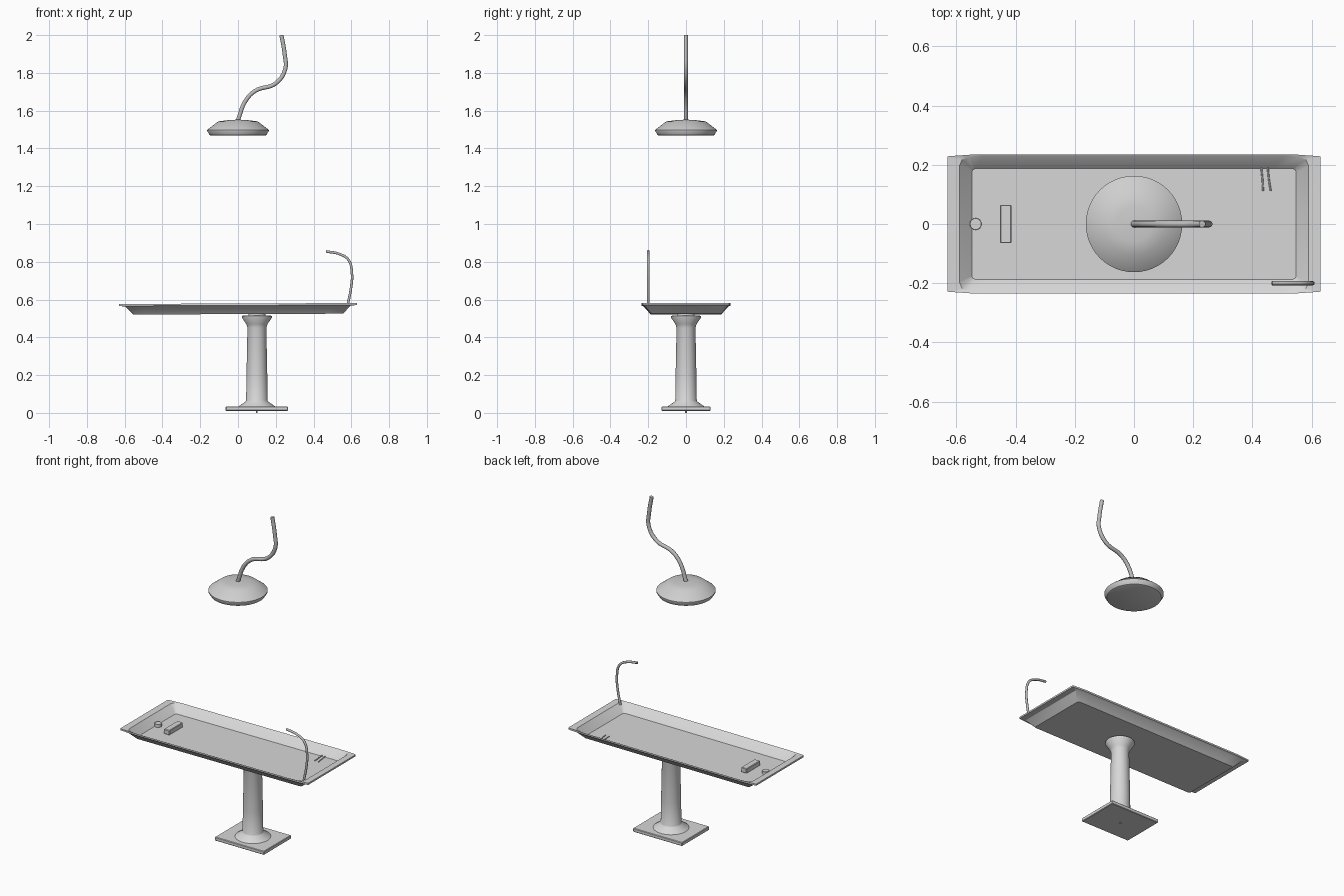
import bpy, bmesh, math
from mathutils import Vector

if "Cube" in bpy.data.objects:
    bpy.data.objects.remove(bpy.data.objects["Cube"])


def material(name, v):
    m = bpy.data.materials.new(name)
    m.diffuse_color = (v, v, v, 1)
    m.use_nodes = True
    m.node_tree.nodes["Principled BSDF"].inputs["Base Color"].default_value = m.diffuse_color
    return m


STEEL = material("light steel", 0.68)
LAMP = material("lamp grey", 0.62)
TUBE = material("tube grey", 0.5)


def finish(name, bm, mat, smooth=True, loc=(0, 0, 0), angle=35):
    bmesh.ops.recalc_face_normals(bm, faces=bm.faces)
    me = bpy.data.meshes.new(name)
    bm.to_mesh(me)
    bm.free()
    ob = bpy.data.objects.new(name, me)
    bpy.context.collection.objects.link(ob)
    me.materials.append(mat)
    ob.location = loc
    if smooth:
        bpy.ops.object.select_all(action='DESELECT')
        ob.select_set(True)
        bpy.context.view_layer.objects.active = ob
        bpy.ops.object.shade_smooth_by_angle(angle=math.radians(angle))
    return ob


def stack(name, rings, mat, loc=(0, 0, 0), smooth=True, angle=35):
    """Bridge closed rings of points, cap both ends."""
    bm = bmesh.new()
    rs = [[bm.verts.new(p) for p in r] for r in rings]
    n = len(rs[0])
    for a, b in zip(rs, rs[1:]):
        for i in range(n):
            j = (i + 1) % n
            bm.faces.new((a[i], a[j], b[j], b[i]))
    bm.faces.new(rs[0])
    bm.faces.new(rs[-1])
    return finish(name, bm, mat, smooth, loc, angle)


def lathe(name, profile, mat, loc=(0, 0, 0), n=32):
    rings = [[(r * math.cos(math.tau * i / n), r * math.sin(math.tau * i / n), z)
              for i in range(n)] for r, z in profile]
    return stack(name, rings, mat, loc)


def box(name, lo, hi, mat, bevel=0.0):
    bm = bmesh.new()
    bmesh.ops.create_cube(bm, size=1)
    for v in bm.verts:
        v.co = [lo[k] + (v.co[k] + 0.5) * (hi[k] - lo[k]) for k in range(3)]
    if bevel:
        bmesh.ops.bevel(bm, geom=bm.edges[:], offset=bevel, segments=1, affect='EDGES')
    return finish(name, bm, mat, False)


def tube(name, pts, r, mat):
    cu = bpy.data.curves.new(name, 'CURVE')
    cu.dimensions = '3D'
    cu.bevel_depth = r
    cu.bevel_resolution = 3
    cu.use_fill_caps = True
    cu.resolution_u = 8
    sp = cu.splines.new('BEZIER')
    sp.bezier_points.add(len(pts) - 1)
    for b, p in zip(sp.bezier_points, pts):
        b.co = Vector(p)
        b.handle_left_type = b.handle_right_type = 'AUTO'
    ob = bpy.data.objects.new(name, cu)
    bpy.context.collection.objects.link(ob)
    cu.materials.append(mat)
    return ob


# tray: underside, rim, then the inner basin, with bowed sides and softened corners
def tray_ring(hx, hy, z, bow=0.0, c=0.0):
    k = hx * 0.86
    quarter = [(hx, hy - bow - c), (hx - c * 0.3, hy - bow - c * 0.3), (hx - c, hy - bow), (k, hy)]
    pts = quarter + [(-x, y) for x, y in reversed(quarter)]
    pts += [(-x, -y) for x, y in pts]
    return [(x, y, z + 0.004 * x) for x, y in pts]


stack("tray", [
    tray_ring(0.555, 0.187, 0.523, 0, 0.012),
    tray_ring(0.597, 0.224, 0.565, 0.003, 0.01),
    tray_ring(0.63, 0.235, 0.569, 0.006, 0.003),
    tray_ring(0.63, 0.235, 0.579, 0.006, 0.003),
    tray_ring(0.59, 0.231, 0.577, 0.005, 0.03),
    tray_ring(0.548, 0.187, 0.532, 0, 0.012),
], STEEL, angle=32)

# tray fittings
lathe("drain", [(0.02, 0.530), (0.02, 0.547), (0.019, 0.548)], STEEL, (-0.535, 0, 0), 16)
box("head_block", (-0.452, -0.065, 0.53), (-0.414, 0.065, 0.559), STEEL, 0.003)
for i, x in enumerate((0.43, 0.452)):
    tube(f"instrument_{i + 1}", [(x, 0.19, 0.537), (x + 0.004, 0.15, 0.537),
                                 (x + 0.006 + 0.004 * i, 0.112, 0.537)], 0.003, STEEL)

# pedestal
lathe("column", [(0.1, 0.032), (0.06, 0.06), (0.057, 0.065), (0.055, 0.2), (0.05, 0.45),
                 (0.056, 0.47), (0.08, 0.505), (0.08, 0.514), (0.045, 0.516), (0.045, 0.528)],
      STEEL, (0.1, 0, 0))
box("base_plate", (-0.065, -0.13, 0.011), (0.265, 0.13, 0.033), STEEL, 0.003)
lathe("floor_bolt", [(0.004, 0.0), (0.004, 0.016)], STEEL, (0.1, 0, 0), 8)

# tap
tube("tap", [(0.58, -0.2, 0.57), (0.598, -0.2, 0.66), (0.603, -0.2, 0.74),
             (0.585, -0.2, 0.81), (0.54, -0.2, 0.84), (0.466, -0.2, 0.855)], 0.007, TUBE)

# hanging lamp
lathe("lamp_shade", [(0.143, 1.468), (0.15, 1.471), (0.163, 1.492), (0.163, 1.498),
                     (0.105, 1.543), (0.06, 1.549), (0.015, 1.552)], LAMP, n=48)
tube("lamp_cable", [(0, 0, 1.55), (0.04, 0, 1.652), (0.09, 0, 1.704), (0.2, 0, 1.745),
                    (0.25, 0, 1.82), (0.247, 0, 1.9), (0.23, 0, 2.0)], 0.0115, TUBE)
